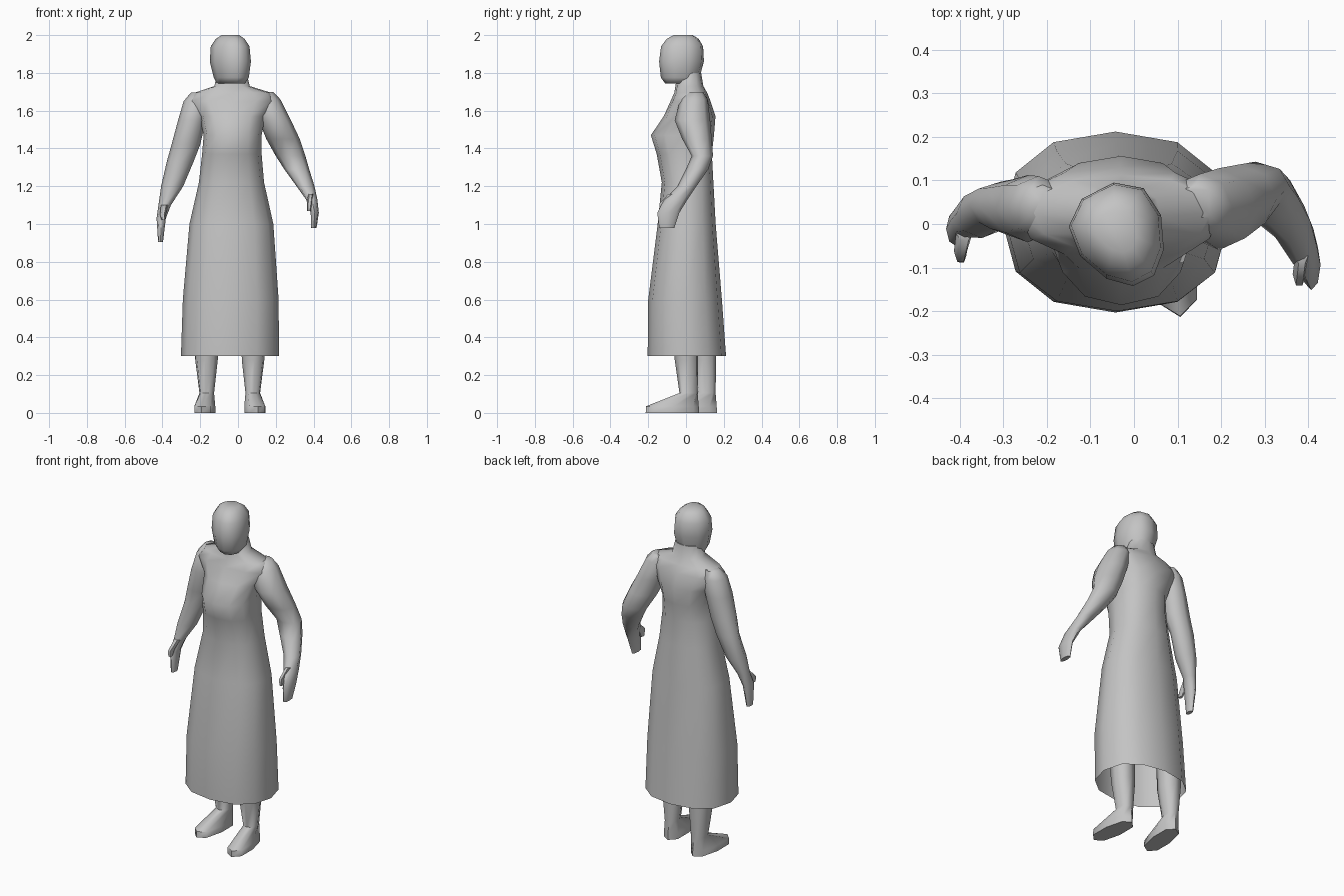
import bpy, bmesh, math
from mathutils import Matrix, Vector

grey = bpy.data.materials.new("plain grey")
grey.diffuse_color = (0.55, 0.55, 0.55, 1)


def loft(name, sections, sides=8, power=2.0, egg=0.0, open_bottom=False, spin=0, pivot=(0, 0, 0)):
    """Join horizontal rings given as (z, x_min, x_max, y_front, y_back)."""
    bm = bmesh.new()
    rings = []
    for z, x0, x1, y0, y1 in sections:
        ring = []
        for i in range(sides):
            a = 2 * math.pi * i / sides
            c, s = math.cos(a), math.sin(a)
            u = math.copysign(abs(c) ** (2 / power), c)
            v = math.copysign(abs(s) ** (2 / power), s)
            u *= 1 + egg * v              # egg > 0 narrows the front
            ring.append(bm.verts.new(((x0 + x1) / 2 + u * (x1 - x0) / 2,
                                      (y0 + y1) / 2 + v * (y1 - y0) / 2, z)))
        rings.append(ring)
    for a, b in zip(rings, rings[1:]):
        for i in range(sides):
            j = (i + 1) % sides
            bm.faces.new((a[i], a[j], b[j], b[i]))
    bm.faces.new(rings[-1])
    if not open_bottom:
        bm.faces.new(rings[0][::-1])
    p = Vector(pivot)
    bmesh.ops.rotate(bm, verts=bm.verts, cent=p, matrix=Matrix.Rotation(math.radians(spin), 3, 'Z'))
    bmesh.ops.recalc_face_normals(bm, faces=bm.faces)
    me = bpy.data.meshes.new(name)
    bm.to_mesh(me)
    bm.free()
    me.materials.append(grey)
    ob = bpy.data.objects.new(name, me)
    bpy.context.collection.objects.link(ob)
    bpy.ops.object.select_all(action='DESELECT')
    bpy.context.view_layer.objects.active = ob
    ob.select_set(True)
    bpy.ops.object.shade_smooth_by_angle(angle=math.radians(60))
    return ob


# Long dress with torso, shoulders and neck, open at the hem
loft("dress", [
    (0.30, -0.302, 0.217, -0.203, 0.212),
    (0.60, -0.292, 0.215, -0.200, 0.190),
    (1.00, -0.257, 0.187, -0.150, 0.157),
    (1.22, -0.207, 0.138, -0.128, 0.145),
    (1.37, -0.190, 0.125, -0.155, 0.137),
    (1.47, -0.182, 0.125, -0.186, 0.148),
    (1.57, -0.205, 0.145, -0.118, 0.156),
    (1.65, -0.265, 0.200, -0.082, 0.130),
    (1.695, -0.230, 0.175, -0.062, 0.112),
    (1.73, -0.125, 0.062, -0.056, 0.092),
    (1.80, -0.110, 0.045, -0.045, 0.080),
], sides=12, power=2.3, open_bottom=True)

# Head, turned a little to one side
hx, hy = -0.033, -0.022
loft("head", [(z, hx - w, hx + w, hy + f, hy + b) for z, w, f, b in (
    (1.745, 0.070, -0.095, 0.085),
    (1.775, 0.088, -0.118, 0.092),
    (1.86, 0.104, -0.127, 0.116),
    (1.94, 0.098, -0.116, 0.112),
    (1.98, 0.072, -0.085, 0.090),
    (2.00, 0.045, -0.045, 0.058))],
    sides=10, power=2.1, egg=0.22, spin=27, pivot=(hx, hy, 0))

# Arms, the one at +x bent forward
loft("right_arm", [
    (0.98, 0.386, 0.416, -0.142, -0.062),
    (1.06, 0.385, 0.428, -0.152, -0.035),
    (1.13, 0.360, 0.420, -0.115, 0.008),
    (1.20, 0.310, 0.405, -0.045, 0.055),
    (1.29, 0.245, 0.377, 0.000, 0.118),
    (1.36, 0.200, 0.357, 0.030, 0.143),
    (1.45, 0.150, 0.327, -0.020, 0.136),
    (1.55, 0.110, 0.280, -0.060, 0.128),
    (1.66, 0.080, 0.224, -0.030, 0.115),
    (1.70, 0.100, 0.185, 0.010, 0.090)])
loft("left_arm", [
    (0.905, -0.423, -0.397, -0.045, 0.008),
    (1.03, -0.431, -0.382, -0.052, 0.030),
    (1.10, -0.421, -0.355, -0.030, 0.045),
    (1.20, -0.407, -0.290, -0.032, 0.080),
    (1.33, -0.377, -0.235, -0.012, 0.097),
    (1.42, -0.352, -0.200, -0.030, 0.103),
    (1.55, -0.317, -0.170, -0.042, 0.112),
    (1.65, -0.288, -0.150, -0.030, 0.110),
    (1.695, -0.250, -0.170, 0.010, 0.090)])

# Thumbs
loft("right_thumb", [
    (1.07, 0.366, 0.386, -0.140, -0.105),
    (1.11, 0.364, 0.394, -0.145, -0.085),
    (1.16, 0.370, 0.400, -0.095, -0.045)], sides=6)
loft("left_thumb", [
    (1.02, -0.405, -0.385, -0.090, -0.060),
    (1.05, -0.413, -0.383, -0.090, -0.035),
    (1.10, -0.408, -0.370, -0.040, 0.000)], sides=6)

# Legs with feet, toes turned out, the one at +x stepping forward
for name, x, y, spin in (("right_leg", 0.080, 0.0, 7), ("left_leg", -0.167, 0.095, -7)):
    loft(name, [(z, x - w, x + w, y + f, y + b) for z, w, f, b in (
        (0.00, 0.056, -0.215, 0.070),
        (0.035, 0.056, -0.213, 0.068),
        (0.105, 0.039, -0.035, 0.062),
        (0.28, 0.060, -0.060, 0.065),
        (0.50, 0.065, -0.070, 0.060))],
        power=2.5, spin=spin, pivot=(x, y, 0))
